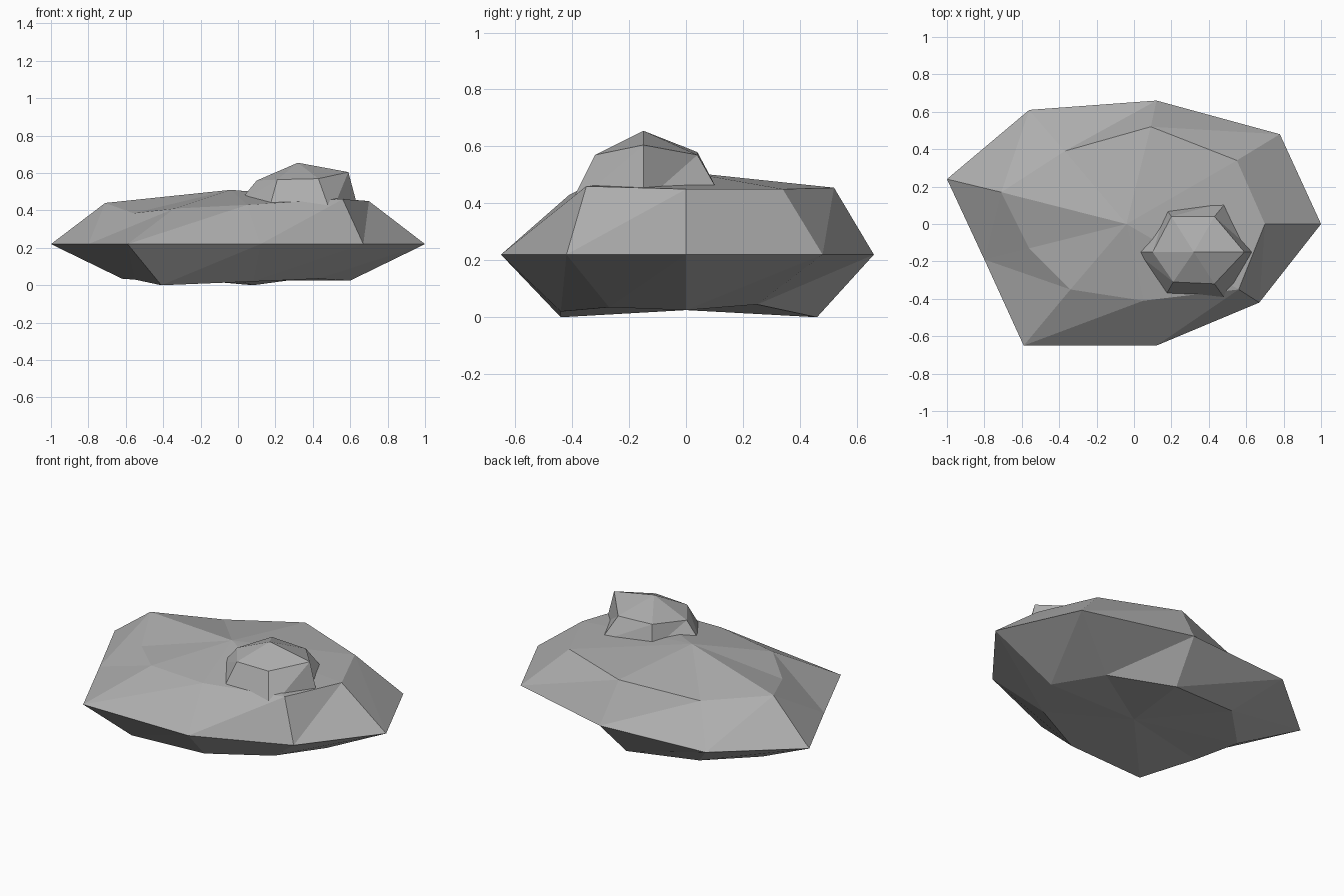
import bpy, bmesh

if "Cube" in bpy.data.objects:
    bpy.data.objects.remove(bpy.data.objects["Cube"])

# one flat stone colour
stone = bpy.data.materials.new("grey stone")
stone.diffuse_color = (0.42, 0.42, 0.42, 1)
stone.use_nodes = True
stone.node_tree.nodes["Principled BSDF"].inputs["Base Color"].default_value = stone.diffuse_color


def rock(name, rings, bottom, top, flips=()):
    """Faceted stone: rings listed from bottom to top, closed by two fans."""
    bm = bmesh.new()
    loops = [[bm.verts.new(p) for p in ring] for ring in rings]
    n = len(loops[0])
    for level, (low, high) in enumerate(zip(loops, loops[1:])):
        for i in range(n):
            a, b, c, d = low[i], low[(i + 1) % n], high[(i + 1) % n], high[i]
            if (level, i) in flips:
                bm.faces.new((a, b, d)), bm.faces.new((b, c, d))
            else:
                bm.faces.new((a, b, c)), bm.faces.new((a, c, d))
    for tip, loop in ((bottom, loops[0]), (top, loops[-1])):
        v = bm.verts.new(tip)
        for i in range(n):
            bm.faces.new((loop[i], loop[(i + 1) % n], v))
    bmesh.ops.recalc_face_normals(bm, faces=bm.faces)
    mesh = bpy.data.meshes.new(name)
    bm.to_mesh(mesh)
    bm.free()
    mesh.materials.append(stone)
    obj = bpy.data.objects.new(name, mesh)
    bpy.context.collection.objects.link(obj)
    return obj


# wide base rock: irregular nine-sided belt, narrower crown and foot
belt = [(-1, .24), (-.8, -.19), (-.59, -.65), (.12, -.65), (.67, -.42),
        (1, 0), (.78, .48), (.12, .66), (-.56, .61)]
foot = [(-.62, .15, .035), (-.55, -.13, .03), (-.41, -.44, 0), (.08, -.44, .02),
        (.43, -.27, .035), (.6, 0, .025), (.41, .25, .045), (.08, .46, 0),
        (-.37, .4, .04)]
crown = [(-.71, .17, .44), (-.56, -.13, .385), (-.34, -.35, .41), (.05, -.41, .43),
         (.56, -.35, .46), (.7, 0, .45), (.55, .34, .45), (.09, .52, .455),
         (-.37, .39, .40)]
rock("base_rock", [foot, [(x, y, .22) for x, y in belt], crown],
     (0, 0, .025), (-.04, 0, .51), flips={(1, 0)})

# small six-sided boulder sunk into the top
shoulder = [(.10, -.15, .56), (.21, -.31, .565), (.43, -.32, .57),
            (.59, -.15, .605), (.43, .04, .57), (.20, .04, .58)]
skirt = [(.03, -.15, .475), (.17, -.38, .42), (.48, -.39, .43),
         (.63, -.15, .455), (.48, .10, .465), (.18, .07, .48)]
# continue the sloping sides below the surface of the base rock
buried = [tuple(s + (k - s) * 1.35 for s, k in zip(a, b))
          for a, b in zip(shoulder, skirt)]
rock("top_boulder", [buried, shoulder], (.33, -.15, .38), (.32, -.15, .655))
